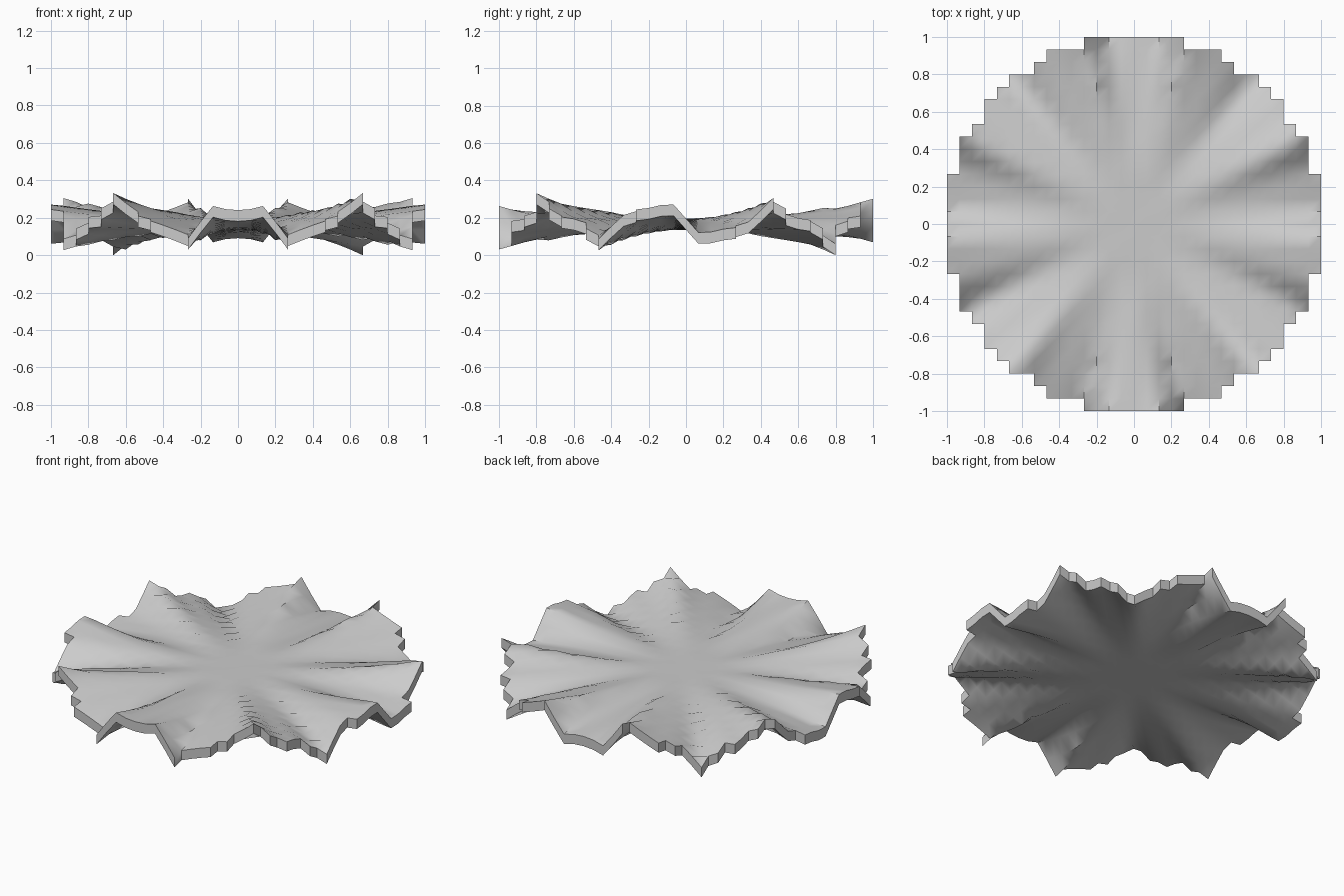
import bpy, bmesh, math

if "Cube" in bpy.data.objects:
    bpy.data.objects.remove(bpy.data.objects["Cube"])

N = 15          # half the number of grid cells across
THICK = 0.06
MID = 0.167

# fold height at the rim against angle from the x axis (one quadrant)
FOLDS = [(0, 0), (4, .078), (8, .07), (11, .055), (15, .045), (19, .03), (22, -.02),
         (27, -.108), (31, -.06), (35, -.008), (43, .018), (50, .128), (54, .07),
         (58, .015), (64, -.015), (69, -.05), (75, -.1), (78.7, -.015),
         (82.5, .068), (86, .05), (90, .045)]


def fold(x, y):
    """Radial pleats: mirrored left to right, inverted front to back."""
    a = math.degrees(math.atan2(abs(y), abs(x)))
    h = 0
    for (a0, h0), (a1, h1) in zip(FOLDS, FOLDS[1:]):
        if a0 <= a <= a1:
            h = h0 + (h1 - h0) * (a - a0) / (a1 - a0)
            break
    return h * (x * x + y * y) * (-1 if y > 0 else 1)


# stepped disc: the grid cells whose centre lies inside the circle
bm = bmesh.new()
verts = {}


def vert(i, j):
    if (i, j) not in verts:
        x, y = i / N, j / N
        verts[i, j] = bm.verts.new((x, y, MID + fold(x, y)))
    return verts[i, j]


for i in range(-N, N):
    for j in range(-N, N):
        if math.hypot(i + .5, j + .5) < N:
            bm.faces.new([vert(i, j), vert(i + 1, j), vert(i + 1, j + 1), vert(i, j + 1)])

# give the sheet its thickness straight up and down
top = list(bm.faces)
bottom = bmesh.ops.duplicate(bm, geom=list(bm.verts) + list(bm.edges) + top)
low = [g for g in bottom["geom"] if isinstance(g, bmesh.types.BMVert)]
low_set = set(low)
for v in bm.verts:
    v.co.z += -THICK / 2 if v in low_set else THICK / 2
bmesh.ops.reverse_faces(bm, faces=[g for g in bottom["geom"] if isinstance(g, bmesh.types.BMFace)])
bmesh.ops.bridge_loops(bm, edges=[e for e in bm.edges if e.is_boundary])
bmesh.ops.recalc_face_normals(bm, faces=bm.faces)

# rest on the ground
lowest = min(v.co.z for v in bm.verts)
for v in bm.verts:
    v.co.z -= lowest

mesh = bpy.data.meshes.new("pleated_disc")
bm.to_mesh(mesh)
bm.free()
disc = bpy.data.objects.new("pleated_disc", mesh)
bpy.context.collection.objects.link(disc)
bpy.context.view_layer.objects.active = disc
disc.select_set(True)
bpy.ops.object.shade_smooth_by_angle(angle=math.radians(50))
